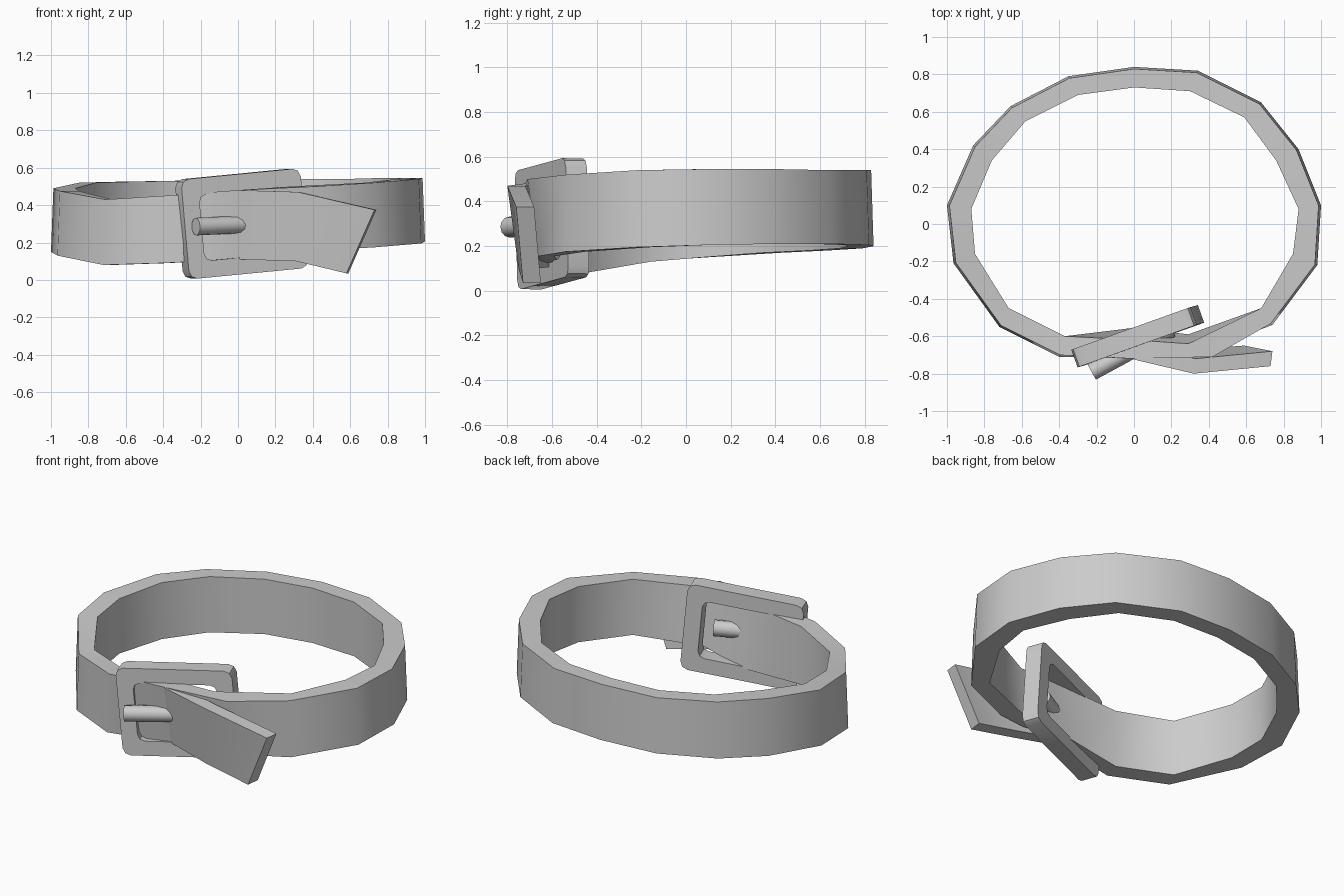
import bpy, bmesh, math
from mathutils import Vector, Matrix

if "Cube" in bpy.data.objects:
    bpy.data.objects.remove(bpy.data.objects["Cube"])

grey = bpy.data.materials.new("grey")
grey.diffuse_color = (0.6, 0.6, 0.6, 1)
grey.use_nodes = True
grey.node_tree.nodes["Principled BSDF"].inputs["Base Color"].default_value = grey.diffuse_color


def loft(name, sections, closed, angle=40):
    """Skin a list of cross-section loops into one solid."""
    bm = bmesh.new()
    loops = [[bm.verts.new(p) for p in s] for s in sections]
    n = len(loops)
    for i in range(n if closed else n - 1):
        a, b = loops[i], loops[(i + 1) % n]
        for j in range(len(a)):
            k = (j + 1) % len(a)
            bm.faces.new((a[j], a[k], b[k], b[j]))
    if not closed:
        bm.faces.new(loops[0])
        bm.faces.new(loops[-1])
    bmesh.ops.recalc_face_normals(bm, faces=bm.faces)
    mesh = bpy.data.meshes.new(name)
    bm.to_mesh(mesh)
    bm.free()
    mesh.materials.append(grey)
    obj = bpy.data.objects.new(name, mesh)
    bpy.context.collection.objects.link(obj)
    bpy.ops.object.select_all(action='DESELECT')
    obj.select_set(True)
    bpy.context.view_layer.objects.active = obj
    bpy.ops.object.shade_smooth_by_angle(angle=math.radians(angle))
    return obj


# Strap loop: outer x, y, inner x, y, bottom z, top z, inward lean of the bottom
band = [
    (0.00, 0.84, 0.00, 0.73, 0.20, 0.54, 0),
    (-0.35, 0.79, -0.30, 0.69, 0.19, 0.53, 0),
    (-0.66, 0.63, -0.58, 0.55, 0.18, 0.525, 0),
    (-0.86, 0.42, -0.76, 0.34, 0.17, 0.52, 0),
    (-1.00, 0.10, -0.87, 0.08, 0.15, 0.49, 0),
    (-0.965, -0.21, -0.85, -0.16, 0.13, 0.475, 0),
    (-0.72, -0.55, -0.67, -0.45, 0.08, 0.43, 0),
    (-0.40, -0.71, -0.37, -0.60, 0.09, 0.45, 0),
    (0.00, -0.72, 0.00, -0.62, 0.11, 0.48, 0.065),
    (0.42, -0.71, 0.29, -0.64, 0.155, 0.50, 0.05),
    (0.74, -0.54, 0.68, -0.45, 0.175, 0.52, 0),
    (0.98, -0.22, 0.85, -0.16, 0.195, 0.54, 0),
    (1.00, 0.10, 0.88, 0.08, 0.205, 0.545, 0),
    (0.88, 0.40, 0.76, 0.34, 0.21, 0.545, 0),
    (0.68, 0.65, 0.59, 0.57, 0.21, 0.54, 0),
    (0.34, 0.82, 0.30, 0.71, 0.205, 0.54, 0),
]
sections = []
for ox, oy, ix, iy, zb, zt, lean in band:
    s = 1 if lean else 0.987          # wall narrows slightly towards the top
    sections.append([(ox, oy + lean, zb), (ox * s, oy * s, zt),
                     (ix, iy, zt), (ix, iy + lean, zb)])
loft("strap_loop", sections, True)

# Loose strap end: bottom x, y, z and top x, y, z of the outer face
tail = [
    ((0.00, -0.655, 0.11), (0.00, -0.725, 0.48)),
    ((0.31, -0.75, 0.10), (0.32, -0.80, 0.47)),
    ((0.58, -0.73, 0.035), (0.73, -0.76, 0.375)),
]
back = Vector((0.01, 0.08, 0))
loft("strap_end", [[Vector(b), Vector(t), Vector(t) + back, Vector(b) + back]
                   for b, t in tail], False)


# Buckle: tilted rounded rectangular frame
def rounded_rect(w, h, r, y):
    pts = []
    for i, (sx, sz) in enumerate([(1, 1), (-1, 1), (-1, -1), (1, -1)]):
        for k in range(3):
            a = math.radians(90 * i + 45 * k)
            pts.append((sx * (w / 2 - r) + r * math.cos(a), y,
                        sz * (h / 2 - r) + r * math.sin(a)))
    return pts


frame = [rounded_rect(0.68, 0.535, 0.045, -0.05), rounded_rect(0.68, 0.535, 0.045, 0.05),
         rounded_rect(0.49, 0.355, 0.04, 0.05), rounded_rect(0.49, 0.355, 0.04, -0.05)]
buckle = loft("buckle_frame", frame, True, 30)
u = Vector((0.67, 0.24, 0.065)).normalized()
v = Vector((-0.075, -0.02, 1))
v = (v - u * v.dot(u)).normalized()
w = v.cross(u)
buckle.matrix_world = Matrix.Translation((0.02, -0.60, 0.30)) @ \
    Matrix((u, w, v)).transposed().to_4x4()

# Pin through the strap
start, end = Vector((-0.225, -0.79, 0.285)), Vector((0.20, -0.56, 0.305))
axis = (end - start).normalized()
side = axis.cross(Vector((0, 0, 1))).normalized()
up = side.cross(axis)
ring = [side * math.cos(a) * 0.047 + up * math.sin(a) * 0.047
        for a in (math.tau * i / 12 for i in range(12))]
loft("buckle_pin", [[start + p for p in ring], [end + p for p in ring]], False)
